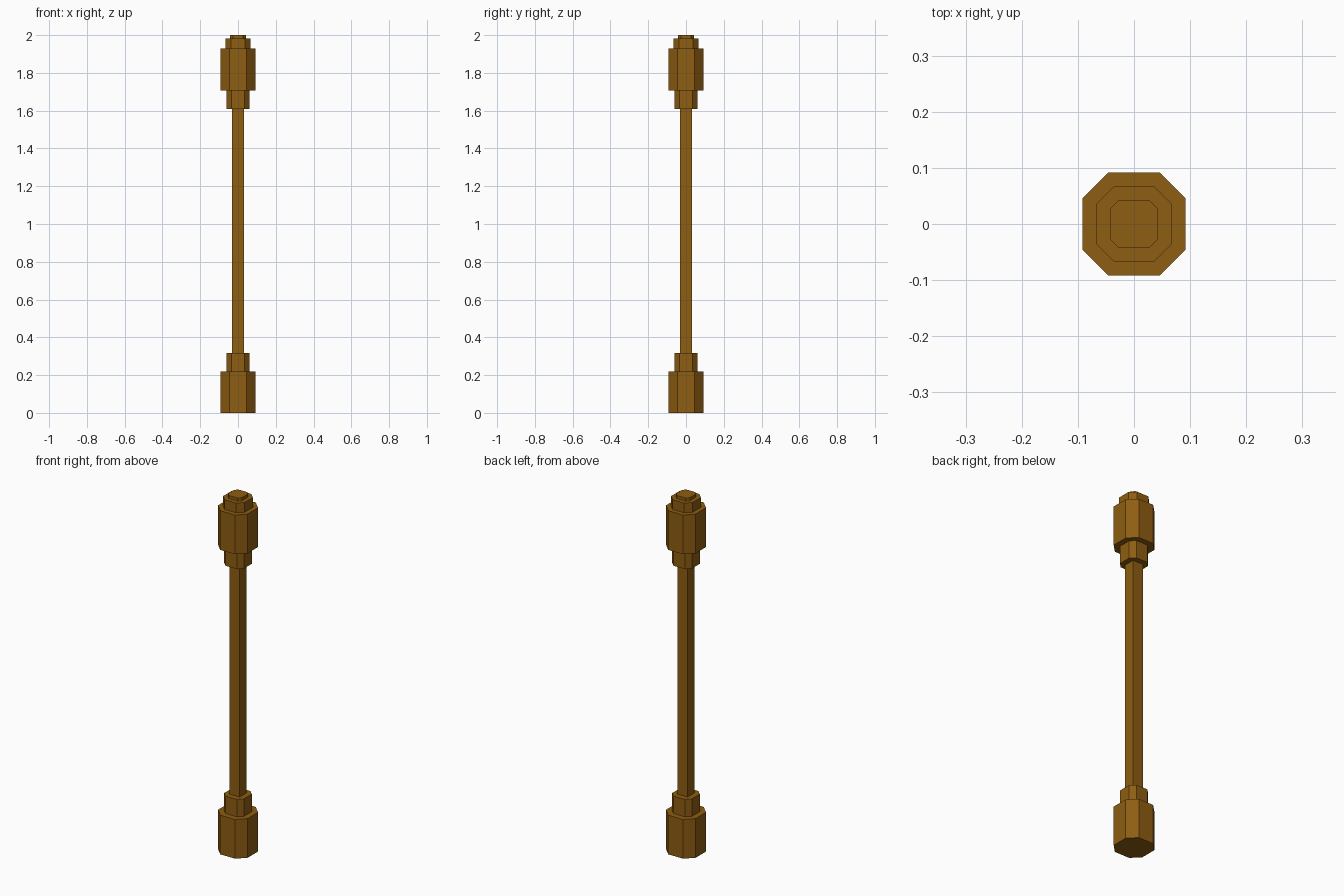
import bpy, bmesh

if "Cube" in bpy.data.objects:
    bpy.data.objects.remove(bpy.data.objects["Cube"])

wood = bpy.data.materials.new("brown_wood")
wood.diffuse_color = (0.27, 0.11, 0.006, 1)
wood.use_nodes = True
wood.node_tree.nodes["Principled BSDF"].inputs["Base Color"].default_value = wood.diffuse_color


def prism(name, half, flat, z0, z1):
    """Upright block with chamfered corners; flat == half gives a plain square."""
    pts = []
    for sx, sy in ((1, 1), (-1, 1), (-1, -1), (1, -1)):
        a, b = (half * sx, flat * sy), (flat * sx, half * sy)
        if flat == half:
            pts.append(a)
        else:
            pts += [a, b] if sx == sy else [b, a]
    bm = bmesh.new()
    base = bm.faces.new([bm.verts.new((x, y, z0)) for x, y in pts])
    ext = bmesh.ops.extrude_face_region(bm, geom=[base], use_keep_orig=True)
    top = [v for v in ext["geom"] if isinstance(v, bmesh.types.BMVert)]
    bmesh.ops.translate(bm, verts=top, vec=(0, 0, z1 - z0))
    bmesh.ops.recalc_face_normals(bm, faces=bm.faces)
    mesh = bpy.data.meshes.new(name)
    bm.to_mesh(mesh)
    bm.free()
    mesh.materials.append(wood)
    obj = bpy.data.objects.new(name, mesh)
    bpy.context.collection.objects.link(obj)


# Square shaft
prism("shaft", 0.031, 0.031, 0.318, 1.61)

# Matching weight and collar at each end
prism("lower_weight", 0.092, 0.046, 0.0, 0.22)
prism("lower_collar", 0.061, 0.035, 0.22, 0.318)
prism("upper_collar", 0.061, 0.035, 1.61, 1.708)
prism("upper_weight", 0.092, 0.046, 1.708, 1.928)

# Stepped cap on top
prism("cap_step", 0.067, 0.036, 1.928, 1.983)
prism("cap_tip", 0.043, 0.027, 1.983, 2.0)
